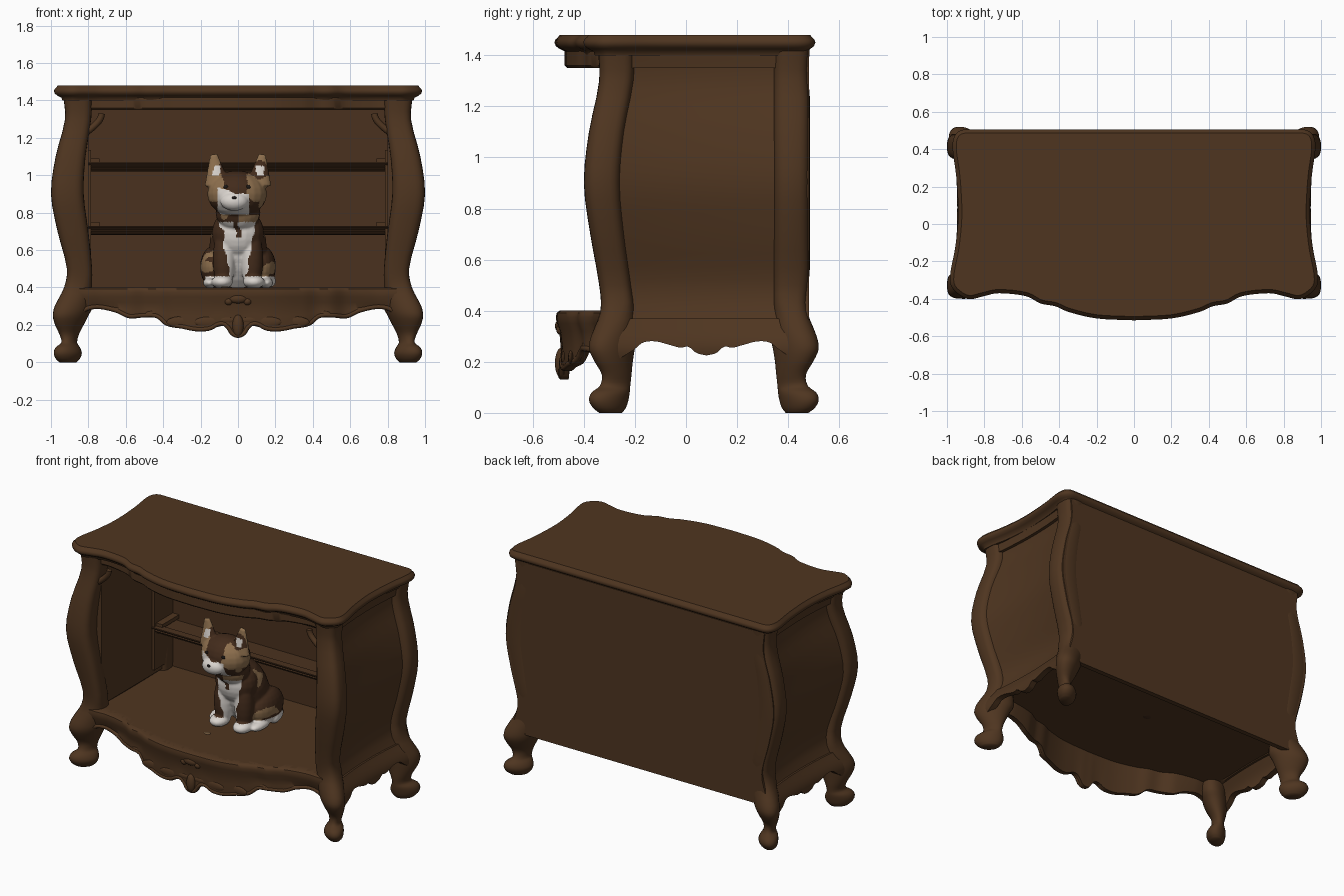
import bpy, bmesh, math
from mathutils import Matrix, Vector, noise

if "Cube" in bpy.data.objects:
    bpy.data.objects.remove(bpy.data.objects["Cube"])


def material(name, rgb):
    m = bpy.data.materials.new(name)
    m.use_nodes = True
    m.diffuse_color = (*rgb, 1)
    m.node_tree.nodes["Principled BSDF"].inputs["Base Color"].default_value = (*rgb, 1)
    return m


WOOD = material("walnut wood", (.078, .036, .0145))
DARK = material("shaded wood", (.068, .031, .013))
FUR = material("brown fur", (.055, .024, .011))
TAN = material("tan fur", (.27, .16, .075))
WHITE = material("white fur", (.70, .66, .62))
BLACK = material("black eye", (.012, .009, .008))


def spline(pts, t, col=1):
    """Smooth interpolation of one column of a table keyed by column 0."""
    t = min(max(t, pts[0][0]), pts[-1][0])
    i = 0
    while i < len(pts) - 2 and t > pts[i + 1][0]:
        i += 1

    def slope(k):
        a, b = pts[max(k - 1, 0)], pts[min(k + 1, len(pts) - 1)]
        return (b[col] - a[col]) / (b[0] - a[0])
    a, b = pts[i], pts[i + 1]
    h = b[0] - a[0]
    s = (t - a[0]) / h
    return ((1 + 2 * s) * (1 - s) ** 2 * a[col] + s * (1 - s) ** 2 * h * slope(i)
            + s * s * (3 - 2 * s) * b[col] + s * s * (s - 1) * h * slope(i + 1))


def steps(a, b, n):
    return [a + (b - a) * i / n for i in range(n + 1)]


def finish(name, bm, mats, angle=40):
    bmesh.ops.recalc_face_normals(bm, faces=bm.faces)
    me = bpy.data.meshes.new(name)
    bm.to_mesh(me)
    bm.free()
    ob = bpy.data.objects.new(name, me)
    bpy.context.collection.objects.link(ob)
    for m in mats:
        me.materials.append(m)
    bpy.ops.object.select_all(action='DESELECT')
    ob.select_set(True)
    bpy.context.view_layer.objects.active = ob
    bpy.ops.object.shade_smooth_by_angle(angle=math.radians(angle))
    return ob


def loft(name, rings, mat=WOOD, angle=40):
    bm = bmesh.new()
    vs = [[bm.verts.new(p) for p in r] for r in rings]
    n = len(vs[0])
    for a, b in zip(vs, vs[1:]):
        for i in range(n):
            bm.faces.new((a[i], a[(i + 1) % n], b[(i + 1) % n], b[i]))
    bm.faces.new(vs[0])
    bm.faces.new(vs[-1])
    return finish(name, bm, [mat], angle)


def box(name, x0, x1, y0, y1, z0, z1, mat=WOOD):
    return loft(name, [[(x0, y0, z), (x1, y0, z), (x1, y1, z), (x0, y1, z)] for z in (z0, z1)], mat)


def ball(bm, pos, size, tilt=0):
    m = Matrix.Translation(pos) @ Matrix.Rotation(tilt, 4, 'X') @ Matrix.Diagonal((*size, 1))
    bmesh.ops.create_uvsphere(bm, u_segments=20, v_segments=12, radius=1, matrix=m)


def bead(name, pts, radius):
    cu = bpy.data.curves.new(name, 'CURVE')
    cu.dimensions = '3D'
    cu.bevel_depth = radius
    cu.bevel_resolution = 2
    cu.use_fill_caps = True
    sp = cu.splines.new('POLY')
    sp.points.add(len(pts) - 1)
    for q, p in zip(sp.points, pts):
        q.co = (*p, 1)
    cu.materials.append(WOOD)
    bpy.context.collection.objects.link(bpy.data.objects.new(name, cu))


# Corner posts with scrolled feet: height, inner x, outer x, front y, back y
POST = [(0, .865, .955, -.34, -.25), (.02, .845, .975, -.365, -.235), (.05, .835, .985, -.38, -.225),
        (.08, .845, .975, -.37, -.22), (.105, .86, .945, -.338, -.218), (.15, .85, .955, -.33, -.213),
        (.2, .825, .978, -.358, -.208), (.25, .8, .99, -.38, -.2), (.3, .775, .98, -.372, -.19),
        (.4, .78, .93, -.335, -.2), (.5, .78, .915, -.34, -.215), (.7, .8, .965, -.375, -.24),
        (.9, .825, 1, -.4, -.255), (1.1, .815, .975, -.38, -.24), (1.3, .785, .925, -.34, -.205),
        (1.43, .78, .935, -.345, -.2)]


def width(z):
    return spline(POST, z, 2)


def post(name, side, rear):
    rings = []
    for a, b in zip(POST, POST[1:]):
        for z in steps(a[0], b[0], 3)[(0 if a is POST[0] else 1):]:
            x0, x1, y0, y1 = (spline(POST, z, c) for c in (1, 2, 3, 4))
            if rear:
                y0, y1 = .14 - y1, .14 - y0
                if z > .36:
                    y0, y1 = .343, min(y1, .485)
            # Legs are oval along the outward diagonal, uprights are squarer
            leg = min(max((.44 - z) / .14, 0), 1)
            skew, power = (.42 if rear else -.42) * leg, .65 + .35 * leg
            ring = []
            for k in range(24):
                t = k * math.tau / 24
                c, s = (math.copysign(abs(v) ** power, v) for v in (math.cos(t), math.sin(t + skew)))
                ring.append((side * ((x0 + x1) / 2 + c * (x1 - x0) / 2), (y0 + y1) / 2 + s * (y1 - y0) / 2, z))
            rings.append(ring)
    loft(name, rings, WOOD, 60)


for side, word in ((1, "left"), (-1, "right")):
    post("front_post_" + word, side, False)
    post("rear_post_" + word, side, True)

# Serpentine top with moulded edge
EDGE = [(0, -.515), (.2, -.505), (.35, -.47), (.42, -.44), (.5, -.425), (.58, -.385), (.72, -.37), (.8, -.385),
        (.88, -.402), (.94, -.375), (.98, -.325), (.98, -.25), (.955, -.12), (.94, .05), (.95, .25), (.97, .4),
        (.96, .47), (.92, .503), (.85, .506)]
keyed = [(i, *p) for i, p in enumerate(EDGE)]
half = [Vector((spline(keyed, t, 1), spline(keyed, t, 2))) for t in steps(0, len(EDGE) - 1, 72)]
outline = half + [Vector((-p.x, p.y)) for p in half[:0:-1]]


def inset(d, z):
    out = []
    for i, p in enumerate(outline):
        t = (outline[(i + 1) % len(outline)] - outline[i - 1]).normalized()
        out.append((p.x - t.y * d, p.y + t.x * d, z))
    return out


loft("top_board", [inset(d, z) for d, z in ((.045, 1.4), (.04, 1.415), (.02, 1.425), (.005, 1.436), (0, 1.45),
                                            (.004, 1.462), (.014, 1.471), (.02, 1.48))], WOOD, 50)


def front(x):
    return spline(EDGE[:9], abs(x)) + .005 + .05 * (abs(x) / .85) ** 4


# Front top rail and carved front apron
xs = steps(-.85, .85, 100)
loft("front_top_rail", [[(x, front(x) + .035, 1.42), (x, front(x) + .035, 1.36), (x, front(x) + .045, 1.35),
                         (x, front(x) + .09, 1.35), (x, front(x) + .09, 1.42)] for x in xs])
SCALLOP = [(0, .13), (.03, .14), (.06, .185), (.1, .195), (.15, .17), (.22, .165), (.3, .18), (.38, .195),
           (.43, .235), (.5, .24), (.58, .235), (.65, .265), (.75, .285), (.82, .27), (.88, .22)]
rings = []
for x in xs:
    y, b = front(x), spline(SCALLOP, abs(x))
    rings.append([(x, y + .015, .4), (x, y + .004, .392), (x, y, .375), (x, y + .004, .35), (x, y + .014, .32),
                  (x, y + .022, (b + .32) / 2), (x, y + .016, b + .02), (x, y + .02, b), (x, y + .05, b),
                  (x, y + .075, .36), (x, y + .075, .4)])
loft("front_apron", rings)
bead("apron_edge_bead", [(x, front(x) + .022, spline(SCALLOP, abs(x)) + .012) for x in xs], .012)
bm = bmesh.new()
ball(bm, (0, -.493, .34), (.05, .02, .025))
ball(bm, (0, -.488, .195), (.03, .025, .06))
for s in (1, -1):
    ball(bm, (s * .05, -.488, .325), (.022, .02, .02))
    for x, z, r in ((.06, .225, .035), (.15, .215, .055), (.3, .215, .055), (.45, .26, .03)):
        ball(bm, (s * x, front(x) + .028, z), (r * 1.5, .012, r * .55))
finish("apron_carving", bm, [WOOD])

# Swelling side panels, with rails above and a scalloped apron below
SIDE = [(0, .225), (.04, .235), (.07, .26), (.1, .255), (.14, .265), (.2, .28), (.25, .275), (.28, .25), (.36, .2)]


def side_band(name, side, low, high, gap, thick):
    rings = []
    for y in steps(-.28, .44, 48):
        zs = steps(low or spline(SIDE, abs(y - .08)), high, 20)
        hollow = gap + .025 * (1 - ((y - .08) / .36) ** 2)
        outer = [(side * (width(z) - hollow), y, z) for z in zs]
        inner = [(side * (min(.8, width(z) - hollow - thick) if z > .4 else width(z) - hollow - thick), y, z)
                 for z in zs]
        rings.append(outer + inner[::-1])
    loft(name, rings)


for side, word in ((1, "left"), (-1, "right")):
    side_band("side_panel_" + word, side, .36, 1.42, .033, .04)
    side_band("side_apron_" + word, side, None, .37, .02, .04)
    side_band("side_top_rail_" + word, side, 1.35, 1.42, .012, .05)

# One-piece back and bowed floor
loft("back_panel", [[(s * min(width(z) - .025, .55 + z), y, z) for s, y in ((-1, .45), (1, .45), (1, .482), (-1, .482))]
                    for z in steps(.285, 1.42, 28)])
box("back_lining", -.82, .82, .443, .452, .4, 1.4, DARK)
floor = [(x, front(x) + .03) for x in xs] + [(.85, .46), (-.85, .46)]
loft("cabinet_floor", [[(x, y, z) for x, y in floor] for z in (.365, .4)])

# Shallow shelves with undercut lips and end brackets, then upper corner hooks
for z, word in ((.685, "lower"), (1.025, "upper")):
    box(word + "_shelf", -.81, .81, .27, .45, z, z + .025, DARK)
    loft(word + "_shelf_lip", [[(x, .29, z - .005), (x, .275, z), (x, .255, z + .018), (x, .262, z + .022),
                                (x, .24, z + .038), (x, .24, z + .045), (x, .29, z + .045)] for x in (-.81, .81)], DARK, 10)
    for s in (1, -1):
        a, b = sorted((s * .74, s * .81))
        box(word + "_shelf_bracket", a, b, .27, .45, z + .04, z + .065)
        a, b = sorted((s * .785, s * .81))
        box(word + "_shelf_cheek", a, b, .25, .45, z - .24, z + .11)
for s in (1, -1):
    bead("corner_hook", [(s * (.81 - .08 * math.sin(t)), -.3, 1.23 + .1 * t / 1.6) for t in steps(0, 1.6, 8)], .018)

# Seated cat: rounded masses fused into one skin
bm = bmesh.new()
ball(bm, (0, .07, .6), (.155, .145, .25), .35)
ball(bm, (0, -.01, .69), (.14, .11, .14))
ball(bm, (0, -.07, .8), (.12, .1, .1))
ball(bm, (-.005, -.12, .9), (.16, .13, .125))
ball(bm, (-.02, -.23, .86), (.075, .05, .05))
for s in (1, -1):
    ball(bm, (s * .125, .12, .51), (.078, .14, .115))
    ball(bm, (s * .15, .02, .425), (.038, .09, .028))
    ball(bm, (s * .075, -.04, .55), (.06, .06, .17))
    ball(bm, (s * .085, -.07, .43), (.058, .07, .036))
    ear = Matrix.Translation((s * .12, -.135, 1.03)) @ Matrix.Rotation(s * .12, 4, 'Y') @ Matrix.Diagonal((1, .55, 1, 1))
    bmesh.ops.create_cone(bm, cap_ends=True, segments=16, radius1=.07, radius2=.02, depth=.165, matrix=ear)
for t in steps(0, 1.5, 12):
    ball(bm, (.02 + .15 * math.sin(t), .12 + .16 * math.cos(t), .435), (.033, .035, .035))
cat = finish("cat", bm, [FUR], 180)
mod = cat.modifiers.new("fuse", 'REMESH')
mod.mode = 'VOXEL'
mod.voxel_size = .007
mod = cat.modifiers.new("soften", 'SMOOTH')
mod.iterations = 4
skin = bpy.data.meshes.new_from_object(cat.evaluated_get(bpy.context.evaluated_depsgraph_get()))
cat.modifiers.clear()
cat.data = skin
skin.materials.clear()
for m in (FUR, TAN, WHITE):
    skin.materials.append(m)


def coat(p):
    patch = noise.noise(p * 11 + Vector((3, 1, 7)))
    wobble = noise.noise(p * 18) * .02
    x = abs(p.x + wobble)
    bib = p.y < .02 and .45 < p.z < .75 and x < .035 + (p.z - .45) * .22
    streak = abs(p.x + wobble) < .012 and p.z > .67
    chin = p.y < -.13 and .79 < p.z < .905 + wobble - p.x * .2 and abs(p.x + .025) < .085
    paw = p.z < .46 and (p.y < .04 or p.x > .175)
    ear_inside = 1.0 < p.z < 1.05 and p.y < -.15 and abs(x - .12) < .02
    if (bib and not streak) or chin or paw or ear_inside:
        return 2
    if p.z > .86:
        return 1 if x > .05 and patch > -.15 else 0
    throat = p.x > 0 and .74 < p.z < .79 and p.y < -.1
    haunch = abs(p.z - .51) < .03 + wobble and x > .14 and p.y < .1
    return 1 if throat or haunch or patch > .42 else 0


for f in skin.polygons:
    f.use_smooth = True
    f.material_index = coat(f.center)

# Eyes, nose and a tuft of fur on the floor
bm = bmesh.new()
for s in (1, -1):
    ball(bm, (s * .06 - .005, -.231, .938), (.013, .007, .01))
ball(bm, (-.02, -.278, .88), (.012, .007, .008))
finish("cat_eyes_and_nose", bm, [BLACK], 180)
bm = bmesh.new()
ball(bm, (-.07, -.22, .402), (.02, .016, .004))
finish("fur_tuft", bm, [TAN], 180)
